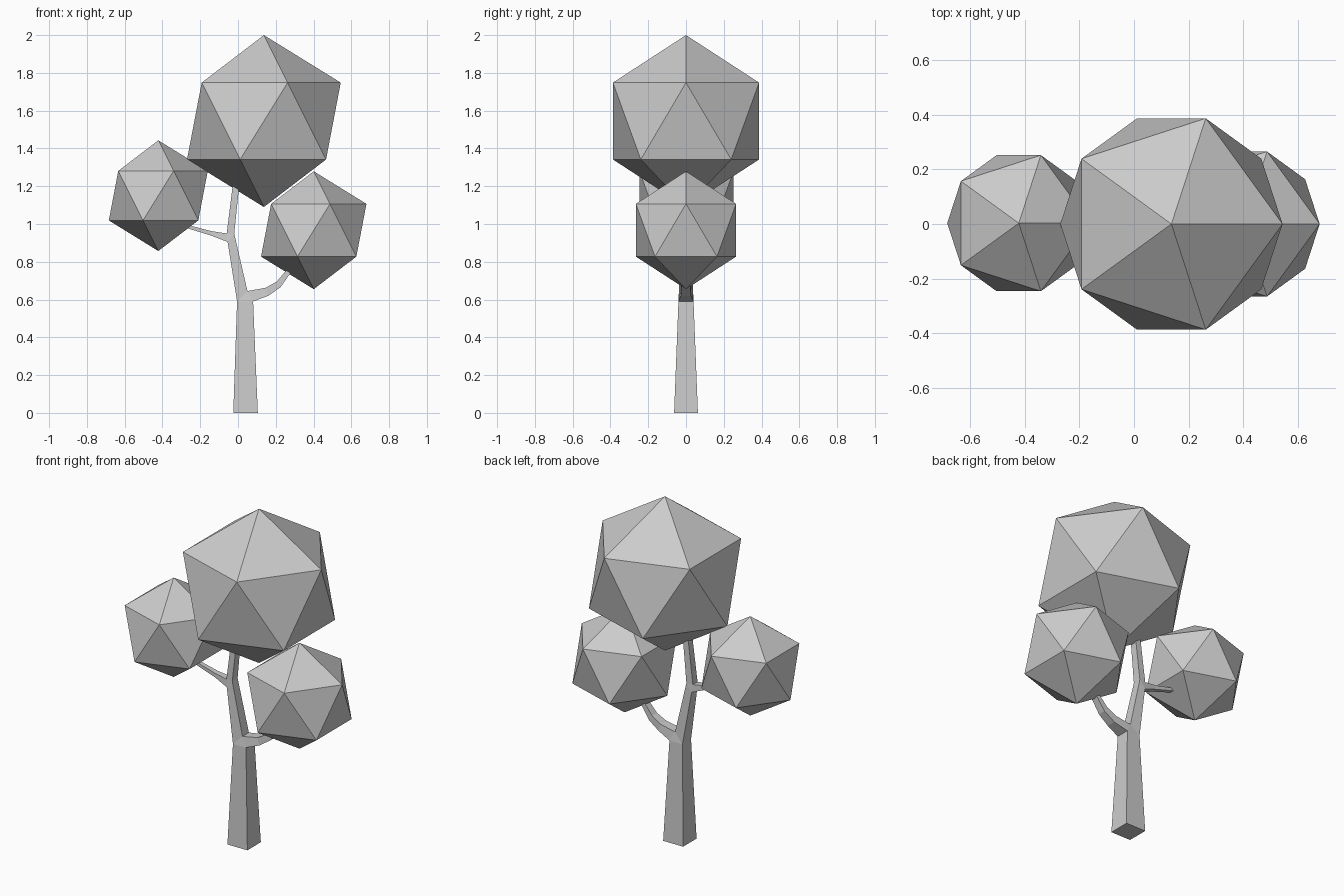
import bpy, bmesh

# Trunk and branches: front outline points (x, z, half depth in y)
outline = [
    (-.025, 0, .063), (.105, 0, .063), (.08, .59, .04),                  # 0-2 trunk
    (.16, .62, .027), (.225, .665, .023), (.295, .765, .019),            # 3-5 right branch, under
    (.35, .86, .014), (.325, .87, .014),                                 # 6-7 right branch tip
    (.26, .76, .019), (.205, .695, .023), (.145, .662, .027),            # 8-10 right branch, upper
    (.05, .645, .03), (-.02, .95, .025), (.005, 1.19, .02),              # 11-13 main stem, right
    (.02, 1.28, .016), (-.005, 1.28, .016), (-.03, 1.19, .02),           # 14-16 main stem tip
    (-.06, .95, .022), (-.14, .962, .016), (-.26, .993, .012),           # 17-19 left branch, upper
    (-.34, 1.02, .009), (-.34, 1.005, .009),                             # 20-21 left branch tip
    (-.26, .975, .012), (-.14, .938, .016), (-.055, .905, .026),         # 22-24 left branch, under
    (-.005, .59, .04),                                                   # 25 trunk
]
panels = [
    (0, 1, 2, 25), (25, 2, 11), (2, 3, 10, 11), (3, 4, 9, 10), (4, 5, 8, 9),
    (5, 6, 7, 8), (25, 11, 12, 24), (24, 12, 17), (17, 12, 13, 16),
    (16, 13, 14, 15), (24, 17, 18, 23), (23, 18, 19, 22), (22, 19, 20, 21),
]

bm = bmesh.new()
front = [bm.verts.new((x, -w, z)) for x, z, w in outline]
back = [bm.verts.new((x, w, z)) for x, z, w in outline]
for p in panels:
    bm.faces.new([front[i] for i in p])
    bm.faces.new([back[i] for i in reversed(p)])
for i in range(len(outline)):
    j = (i + 1) % len(outline)
    bm.faces.new((front[i], back[i], back[j], front[j]))
bmesh.ops.recalc_face_normals(bm, faces=bm.faces)
mesh = bpy.data.meshes.new("trunk_and_branches")
bm.to_mesh(mesh)
bm.free()
bpy.context.collection.objects.link(bpy.data.objects.new("trunk_and_branches", mesh))

# Leaf clumps: flat-faced icosahedra
for name, r, loc in (
    ("crown_top", .455, (.137, 0, 1.545)),
    ("crown_left", .293, (-.422, .003, 1.15)),
    ("crown_right", .312, (.401, 0, .967)),
):
    bpy.ops.mesh.primitive_ico_sphere_add(subdivisions=1, radius=r, location=loc)
    bpy.context.object.name = name
